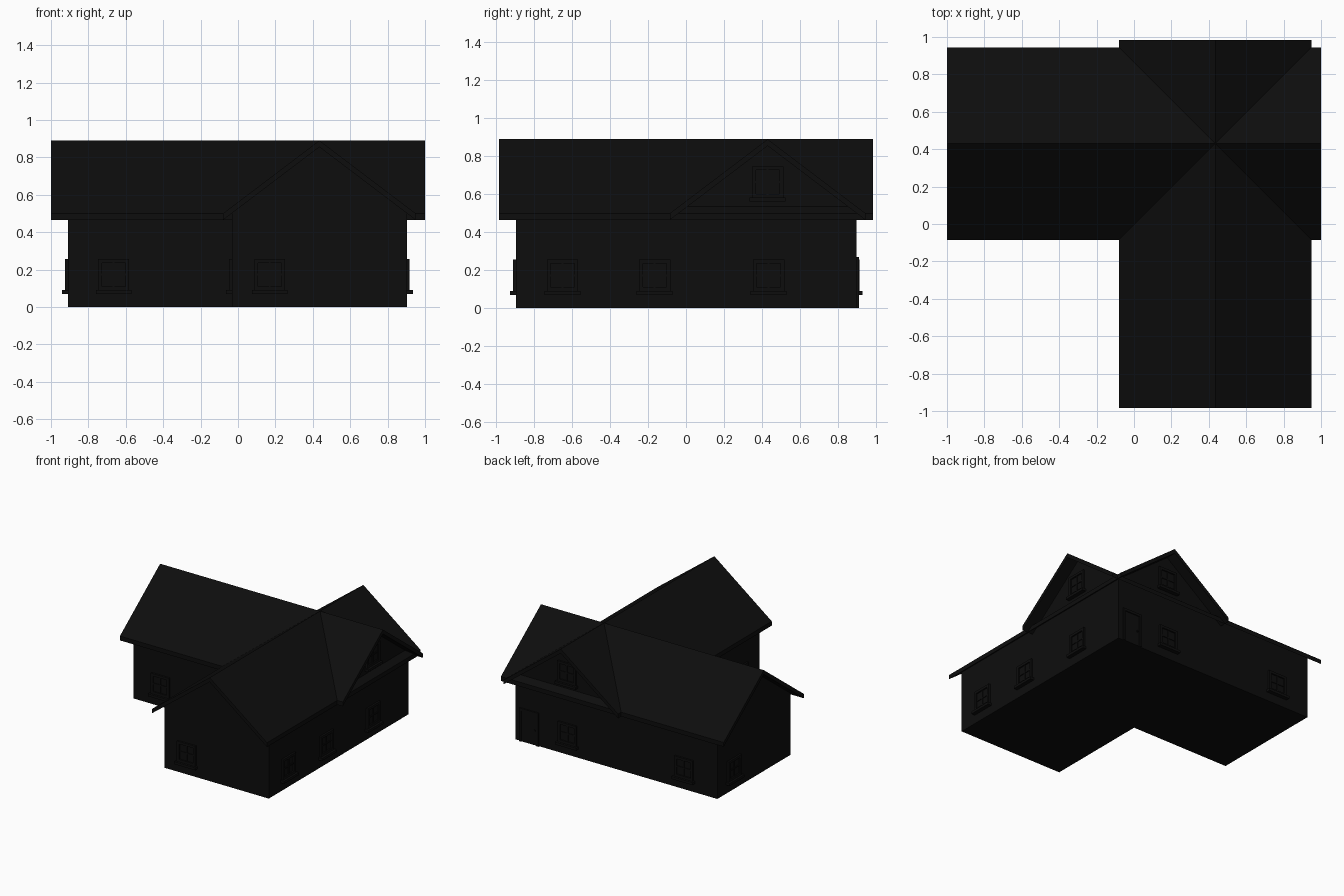
import bpy, bmesh, math
from mathutils import Matrix, Vector

cube = bpy.data.objects.get("Cube")
if cube:
    bpy.data.objects.remove(cube, do_unlink=True)

charcoal = bpy.data.materials.new("charcoal black")
charcoal.use_nodes = True
COLOUR = (0.004, 0.004, 0.004, 1)
charcoal.diffuse_color = COLOUR
charcoal.node_tree.nodes["Principled BSDF"].inputs["Base Color"].default_value = COLOUR

RIDGE_X, RIDGE_Y = 0.435, 0.43     # ridge lines of the two wings
RIDGE_Z, EAVE_Z, THICK = 0.89, 0.50, 0.035
HALF_ROOF, HALF_WALL = 0.515, 0.468
SLOPE = (RIDGE_Z - EAVE_Z) / HALF_ROOF


def finish(name, bm):
    bmesh.ops.recalc_face_normals(bm, faces=bm.faces)
    mesh = bpy.data.meshes.new(name)
    bm.to_mesh(mesh)
    bm.free()
    mesh.materials.append(charcoal)
    obj = bpy.data.objects.new(name, mesh)
    bpy.context.collection.objects.link(obj)
    return obj


def prism(name, profile, along_x, start, end):
    """Extrude a (sideways, height) profile along x or y, about the wing's ridge."""
    bm = bmesh.new()

    def point(u, z, t):
        return (t, RIDGE_Y + u, z) if along_x else (RIDGE_X + u, t, z)

    face = bm.faces.new([bm.verts.new(point(u, z, start)) for u, z in profile])
    moved = bmesh.ops.extrude_face_region(bm, geom=[face])["geom"]
    step = Vector(point(0, 0, end)) - Vector(point(0, 0, start))
    bmesh.ops.translate(bm, vec=step, verts=[g for g in moved if isinstance(g, bmesh.types.BMVert)])
    return finish(name, bm)


# Walls with gables, and folded roof slabs, for both wings
under = RIDGE_Z - THICK + 0.005
wall_top = under - SLOPE * HALF_WALL
wall = [(-HALF_WALL, 0), (HALF_WALL, 0), (HALF_WALL, wall_top), (0, under), (-HALF_WALL, wall_top)]
roof = [(-HALF_ROOF, EAVE_Z), (0, RIDGE_Z), (HALF_ROOF, EAVE_Z),
        (HALF_ROOF, EAVE_Z - THICK), (0, RIDGE_Z - THICK), (-HALF_ROOF, EAVE_Z - THICK)]
prism("side_wing_walls", wall, True, -0.91, RIDGE_X + HALF_WALL)
prism("front_wing_walls", wall, False, -0.895, RIDGE_Y + HALF_WALL)
prism("side_wing_roof", roof, True, -1.0, 1.0)
prism("front_wing_roof", roof, False, -0.985, 0.985)


def boxes(name, parts, location, turn):
    """Join boxes given as (centre, size); local -y points out of the wall."""
    bm = bmesh.new()
    for centre, size in parts:
        matrix = Matrix.Translation(centre) @ Matrix.Diagonal((*size, 1))
        bmesh.ops.create_cube(bm, size=1, matrix=matrix)
    obj = finish(name, bm)
    obj.location = location
    obj.rotation_euler.z = math.radians(turn)


def window(name, location, turn):
    w, h, bar = 0.165, 0.165, 0.02
    parts = [((0, 0, 0), (w, 0.008, h)),                       # glass
             ((0, 0, 0), (0.01, 0.02, h)),                     # glazing bars
             ((0, 0, 0), (w, 0.02, 0.01)),
             ((0, 0, -h / 2 - 0.01), (w + 0.025, 0.064, 0.02))]  # sill
    for s in (-1, 1):                                          # frame
        parts.append(((s * (w - bar) / 2, 0, 0), (bar, 0.03, h)))
        parts.append(((0, 0, s * (h - bar) / 2), (w, 0.03, bar)))
    boxes(name, parts, location, turn)


# Windows grouped by wall: front, right, back, left
LOW, HIGH = 0.173, 0.665
FRONT, BACK = -0.895, RIDGE_Y + HALF_WALL
RIGHT, LEFT = RIDGE_X + HALF_WALL, -0.91
window("side_wing_front_window", (-0.665, RIDGE_Y - HALF_WALL, LOW), 0)
window("front_wing_window", (0.17, FRONT, LOW), 0)
for i, y in enumerate((-0.65, -0.165, 0.435)):
    window(f"long_wall_window_{i + 1}", (RIGHT, y, LOW), 90)
for i, x in enumerate((0.43, -0.615)):
    window(f"back_window_{i + 1}", (x, BACK, LOW), 180)
window("side_wing_end_window", (LEFT, 0.69, LOW), -90)
window("front_wing_inner_window", (RIDGE_X - HALF_WALL, -0.65, LOW), -90)
window("long_wall_gable_window", (RIGHT, RIDGE_Y, HIGH), 90)
window("back_gable_window", (RIDGE_X, BACK, HIGH), 180)

# Back door: leaf, jambs, lintel and knob
boxes("back_door",
      [((0, 0, 0.125), (0.14, 0.008, 0.25)),
       ((-0.077, 0, 0.135), (0.018, 0.024, 0.27)),
       ((0.077, 0, 0.135), (0.018, 0.024, 0.27)),
       ((0, 0, 0.26), (0.17, 0.024, 0.02)),
       ((0.05, -0.006, 0.12), (0.012, 0.012, 0.012))],
      (0.775, BACK, 0), 180)
